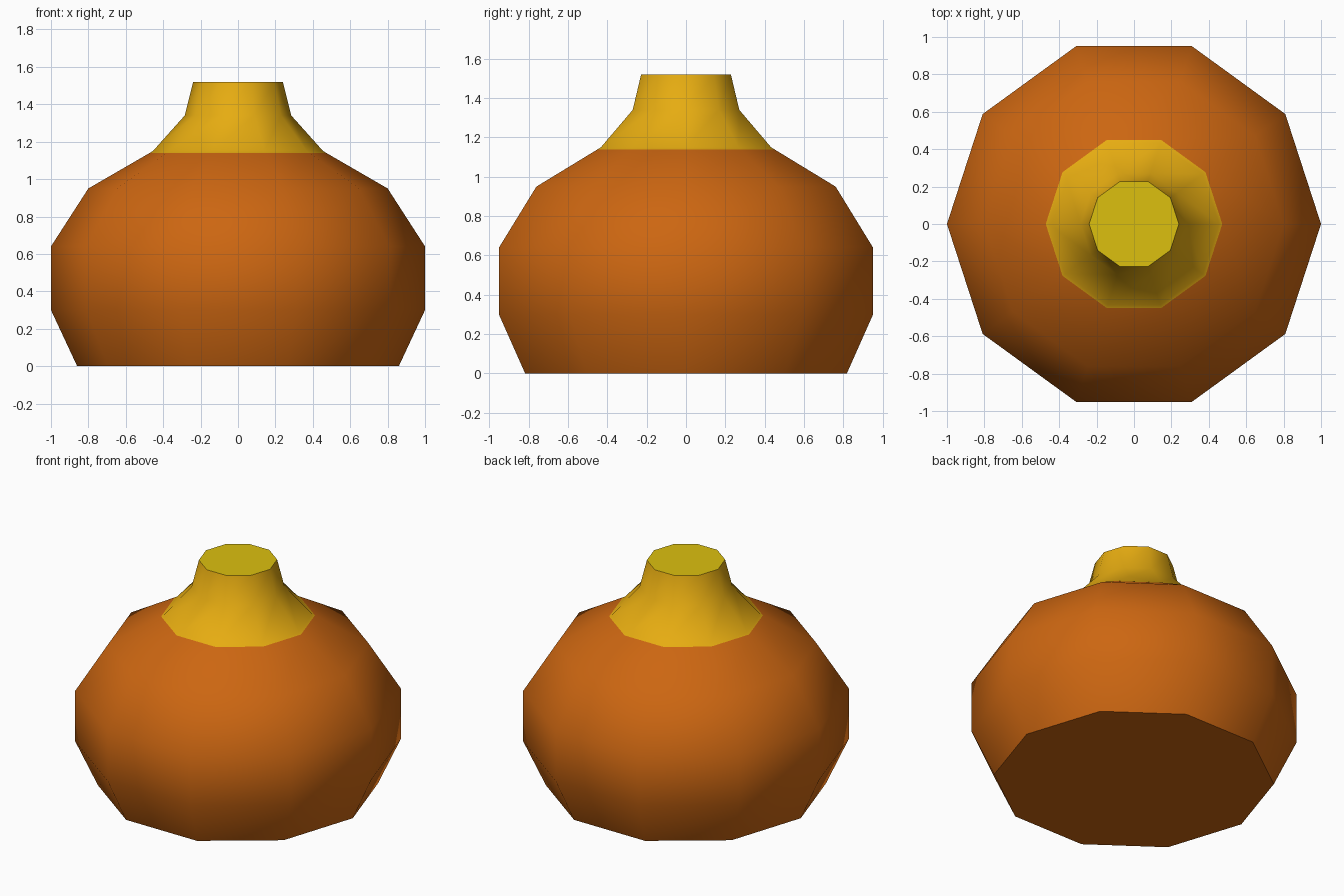
import bpy, bmesh, math

if "Cube" in bpy.data.objects:
    bpy.data.objects.remove(bpy.data.objects["Cube"])

SIDES = 10


def material(name, rgb):
    m = bpy.data.materials.new(name)
    m.diffuse_color = (*rgb, 1.0)
    m.use_nodes = True
    m.node_tree.nodes["Principled BSDF"].inputs["Base Color"].default_value = m.diffuse_color
    return m


orange = material("burnt orange", (0.604, 0.133, 0.0056))
yellow = material("golden yellow", (0.791, 0.413, 0.0056))
lemon = material("lemon yellow", (0.716, 0.527, 0.0048))

# Radius and height of the bottle outline, from base to mouth
profile = [(0.86, 0.0), (1.0, 0.30), (1.0, 0.64), (0.80, 0.95),
           (0.472, 1.14), (0.455, 1.15), (0.285, 1.34), (0.24, 1.52)]

# Ten-sided turned body and neck
bm = bmesh.new()
rings = [[bm.verts.new((r * math.cos(i * math.tau / SIDES),
                        r * math.sin(i * math.tau / SIDES), z))
          for i in range(SIDES)] for r, z in profile]
for low, high in zip(rings, rings[1:]):
    for i in range(SIDES):
        j = (i + 1) % SIDES
        bm.faces.new((low[i], low[j], high[j], high[i]))
bm.faces.new(rings[0][::-1])
bm.faces.new(rings[-1])

# Colour by height: body, neck, mouth
for f in bm.faces:
    z = f.calc_center_median().z
    f.material_index = 2 if z > 1.51 else 1 if z > 1.14 else 0

mesh = bpy.data.meshes.new("round_bottle")
bm.to_mesh(mesh)
bm.free()
for m in (orange, yellow, lemon):
    mesh.materials.append(m)
bottle = bpy.data.objects.new("round_bottle", mesh)
bpy.context.collection.objects.link(bottle)

# Smooth sides, crisp base and mouth
bpy.context.view_layer.objects.active = bottle
bottle.select_set(True)
bpy.ops.object.shade_smooth_by_angle(angle=math.radians(55))
